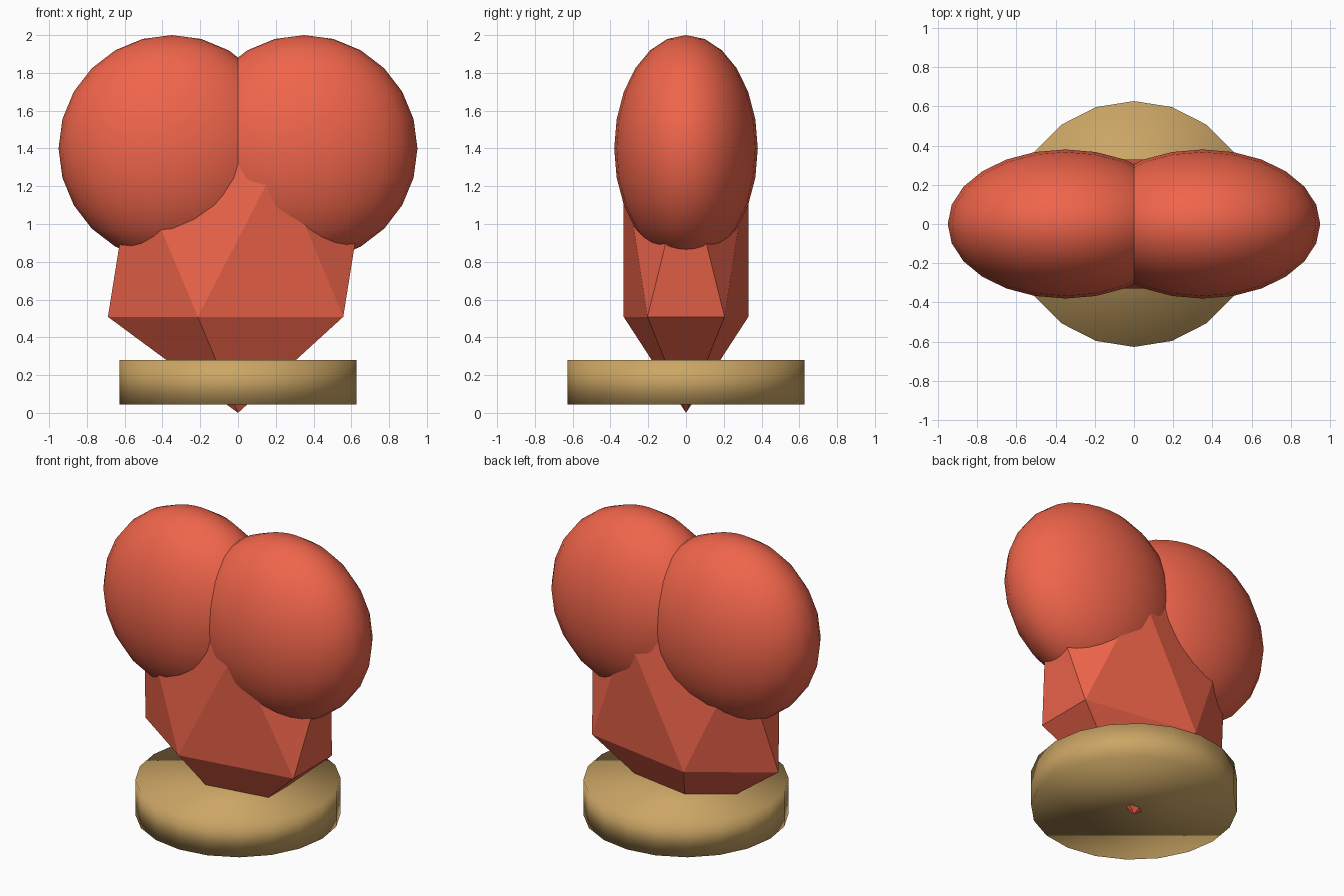
import bpy

if "Cube" in bpy.data.objects:
    bpy.data.objects.remove(bpy.data.objects["Cube"])


def material(name, color):
    mat = bpy.data.materials.new(name)
    mat.diffuse_color = (*color, 1)
    mat.use_nodes = True
    mat.node_tree.nodes["Principled BSDF"].inputs["Base Color"].default_value = mat.diffuse_color
    return mat


def finish(name, mat, scale=(1, 1, 1), smooth=True):
    """Name, scale, shade and colour the primitive just added."""
    obj = bpy.context.object
    obj.name = name
    obj.scale = scale
    bpy.ops.object.transform_apply(location=False, rotation=False, scale=True)
    if smooth:
        bpy.ops.object.shade_smooth()
    else:
        bpy.ops.object.shade_flat()
    obj.data.materials.append(mat)
    return obj


red = material("red", (0.87, 0.13, 0.07))
tan = material("tan", (0.60, 0.38, 0.13))

# Two flattened spheres form the upper lobes of the heart
for side, x in (("left", -0.35), ("right", 0.35)):
    bpy.ops.mesh.primitive_uv_sphere_add(
        segments=24, ring_count=12, radius=1, location=(x, 0, 1.40))
    finish(side + "_lobe", red, (0.60, 0.38, 0.60))

# Faceted, stretched icosahedron forms the lower point
bpy.ops.mesh.primitive_ico_sphere_add(subdivisions=1, radius=1, location=(0, 0, 0.92))
finish("heart_point", red, (0.77, 0.388, 0.92), smooth=False)

# Round base disc, pierced by the tip of the point
bpy.ops.mesh.primitive_cylinder_add(
    vertices=20, radius=0.627, depth=0.235, location=(0, 0, 0.162))
finish("base", tan)
